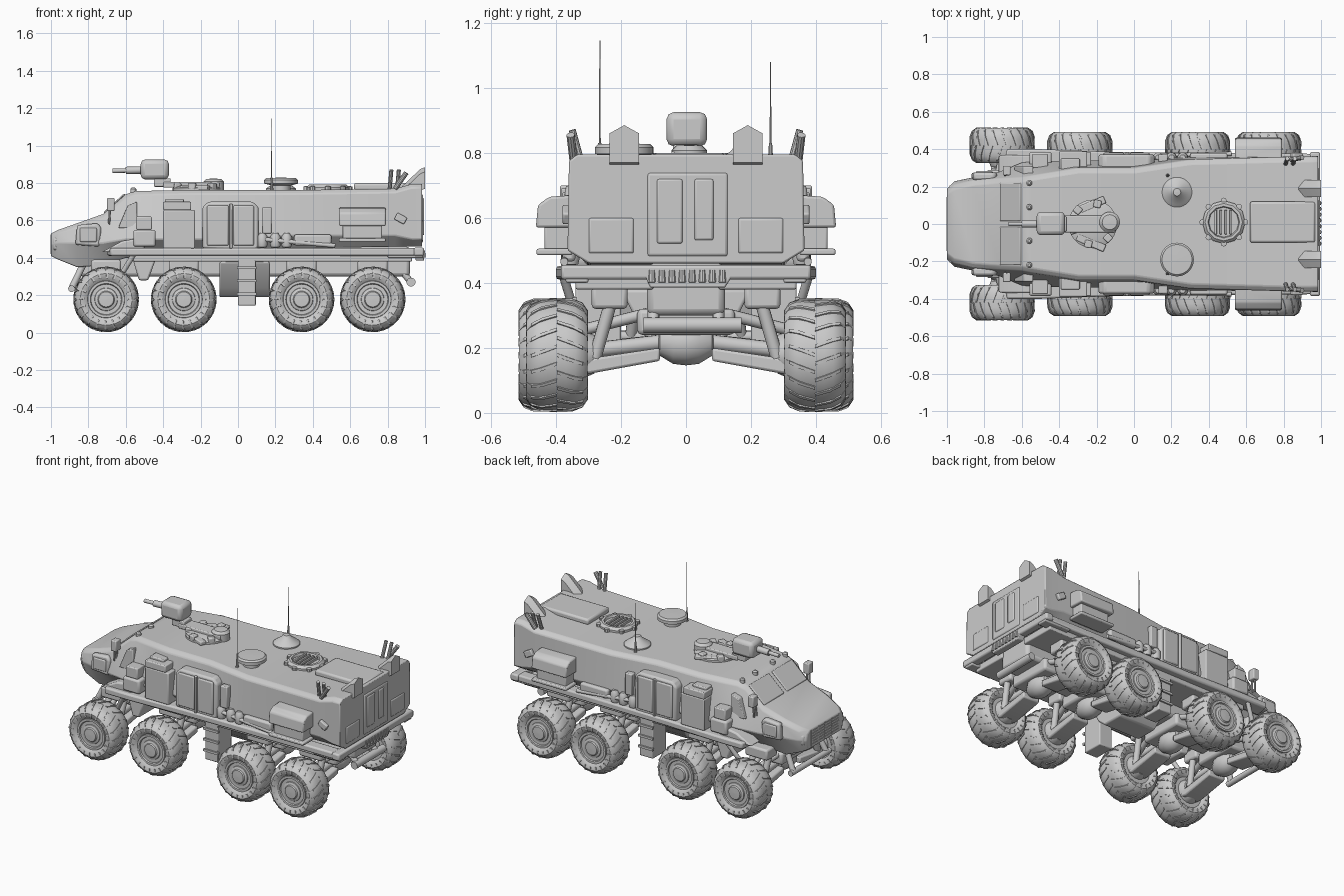
import bpy, bmesh
from math import sin, cos, pi, radians
from mathutils import Vector, Euler

if "Cube" in bpy.data.objects:
    bpy.data.objects.remove(bpy.data.objects["Cube"])

def make(name, verts, faces, bevel=0, mir=False):
    me = bpy.data.meshes.new(name)
    me.from_pydata([tuple(v) for v in verts], [], faces)
    bm = bmesh.new(); bm.from_mesh(me)
    bmesh.ops.recalc_face_normals(bm, faces=bm.faces)
    bm.to_mesh(me); bm.free()
    ob = bpy.data.objects.new(name, me)
    bpy.context.collection.objects.link(ob)
    me.shade_smooth()
    me.set_sharp_from_angle(angle=radians(35))
    if bevel:
        m = ob.modifiers.new("bevel", 'BEVEL')
        m.width, m.segments, m.limit_method = bevel, 2, 'ANGLE'
    if mir:
        m = ob.modifiers.new("mirror", 'MIRROR')
        m.use_axis = (False, True, False)
        m.use_mirror_merge = False
    return ob

def loft(name, rings, **k):
    n = len(rings[0])
    faces = [(i*n+j, i*n+(j+1) % n, (i+1)*n+(j+1) % n, (i+1)*n+j)
             for i in range(len(rings)-1) for j in range(n)]
    faces += [tuple(range(n)), tuple((len(rings)-1)*n+j for j in range(n))]
    return make(name, [p for r in rings for p in r], faces, **k)

def box(name, x, y, z, rot=(0, 0, 0), bevel=.006, mir=False):
    """Box from (min, max) ranges, turned about its centre."""
    c = Vector((sum(x)/2, sum(y)/2, sum(z)/2)); e = Euler(rot).to_matrix()
    ring = lambda zz: [c + e @ (Vector((a, b, zz)) - c)
                       for a, b in ((x[0], y[0]), (x[1], y[0]), (x[1], y[1]), (x[0], y[1]))]
    return loft(name, [ring(z[0]), ring(z[1])], bevel=bevel, mir=mir)

def prism(name, pts, lo, hi, axis, **k):
    """Extrude a 2D outline along x, y or z."""
    put = {'x': lambda a, b, t: (t, a, b), 'y': lambda a, b, t: (a, t, b), 'z': lambda a, b, t: (a, b, t)}[axis]
    return loft(name, [[put(a, b, t) for a, b in pts] for t in (lo, hi)], **k)

def tube(name, p, q, r, r2=None, n=14, mir=False):
    p, q = Vector(p), Vector(q); d = (q-p).normalized()
    u = d.orthogonal().normalized(); v = d.cross(u)
    ring = lambda c, s: [c + s*(u*cos(2*pi*i/n) + v*sin(2*pi*i/n)) for i in range(n)]
    return loft(name, [ring(p, r), ring(q, r if r2 is None else r2)], mir=mir)

def lathe(name, prof, c=(0, 0, 0), axis='z', n=36, mir=False):
    rings = []
    for r, h in prof:
        r = max(r, .0005)
        rings.append([Vector(c) + (Vector((r*cos(2*pi*i/n), r*sin(2*pi*i/n), h)) if axis == 'z'
                      else Vector((r*cos(2*pi*i/n), h, r*sin(2*pi*i/n)))) for i in range(n)])
    return loft(name, rings, mir=mir)

# hull: x, half widths (bottom, waist, roof), heights (bottom, waist, roof)
sections = [(-1, .17, .19, .18, .41, .47, .53), (-.96, .19, .23, .21, .39, .48, .55),
            (-.86, .2, .25, .235, .35, .48, .585), (-.72, .2, .28, .245, .36, .48, .635),
            (-.6, .22, .33, .25, .4, .5, .74), (-.55, .22, .335, .26, .4, .5, .757),
            (-.3, .25, .34, .3, .42, .5, .762), (0, .27, .345, .3, .43, .5, .762),
            (.3, .3, .355, .345, .45, .52, .762), (.84, .3, .36, .36, .46, .52, .77),
            (.93, .3, .36, .36, .46, .5, .795), (.985, .3, .365, .36, .46, .5, .795)]
rings = []
for x, wb, wm, wt, zb, zm, zt in sections:
    half = [(wb, zb), (wm, zm), (wt, zt-.02), (wt-.025, zt)]
    rings.append([(x, a, b) for a, b in half] + [(x, -a, b) for a, b in half[::-1]])
loft("hull", rings, bevel=.006)

# nose: grille, lamp surrounds, windscreen
for i in range(6):
    box("grille_bar", (-1.003, -.985), (-.14, .14), (.425+i*.017, .433+i*.017), bevel=0)
for i in range(5):
    box("grille_post", (-1.002, -.985), (-.145+i*.07, -.135+i*.07), (.42, .525), bevel=0)
prism("headlight_frame", [(-.87, .47), (-.74, .46), (-.73, .56), (-.75, .585), (-.86, .575)], .235, .275, 'y', bevel=.012, mir=True)
box("headlight_glass", (-.845, -.755), (.27, .283), (.485, .56), bevel=.01, mir=True)
box("front_lamp", (-.99, -.94), (.14, .21), (.44, .51), bevel=.015, mir=True)
box("windscreen", (-.735, -.585), (.015, .22), (.684, .696), rot=(0, -radians(42), 0), mir=True)
prism("front_fender", [(-.73, .43), (-.5, .43), (-.5, .5), (-.56, .5), (-.62, .49)], .27, .37, 'y', bevel=.01, mir=True)
prism("cab_side_window", [(-.64, .56), (-.54, .56), (-.54, .7), (-.59, .68)], .24, .308, 'y', bevel=.005, mir=True)
for dy in (0, .025):
    tube("mirror_post", (-.69, .26+dy, .58), (-.68, .27+dy, .72), .006, n=8, mir=True)
box("mirror", (-.7, -.66), (.26, .31), (.65, .72), mir=True)
for y in (.09, .22):
    lathe("roof_lamp", [(.016, -.01), (.016, .012), (.008, .02), (0, .02)], (-.56, y, .757), n=12, mir=True)

# side rails, steps, doors and stowage
prism("side_rail", [(-.7, .3), (.99, .3), (.99, .375), (-.1, .385), (-.5, .4), (-.68, .4)], .41, .452, 'z', bevel=.01, mir=True)
prism("door", [(-.19, .45), (.09, .43), (.11, .46), (.11, .67), (.08, .7), (-.16, .7), (-.19, .67)], .27, .372, 'y', bevel=.012, mir=True)
for a, b in ((-.165, -.05), (-.025, .085)):
    box("door_panel", (a, b), (.365, .381), (.465, .68), bevel=.008, mir=True)
box("door_post", (-.046, -.03), (.365, .385), (.45, .69), bevel=.004, mir=True)
box("cab_locker", (-.4, -.23), (.28, .385), (.45, .655), mir=True)
box("locker_lid", (-.4, -.25), (.27, .388), (.655, .7), mir=True)
box("side_can", (-.56, -.44), (.29, .385), (.46, .55), bevel=.012, mir=True)
box("can_cover", (-.545, -.46), (.3, .375), (.55, .62), mir=True)
prism("stowage_lid", [(.34, .67), (.42, .665), (.455, .64), (.462, .57), (.34, .57)], .54, .79, 'x', bevel=.008, mir=True)
box("stowage_bin", (.56, .77), (.34, .435), (.49, .58), mir=True)
box("stowage_rail", (.54, .79), (.35, .46), (.485, .505), mir=True)
box("side_pouch", (.3, .5), (.34, .38), (.465, .525), bevel=.012, mir=True)
box("side_vent", (.13, .18), (.33, .372), (.53, .67), mir=True)
for x in (.13, .2, .26):
    lathe("side_bottle", [(0, 0), (.024, .005), (.028, .02), (.028, .06), (.015, .08), (0, .08)], (x, .355, .452), n=14, mir=True)
tube("side_pipe", (.12, .365, .5), (.52, .375, .465), .012, mir=True)
box("rear_side_fitting", (.84, .9), (.35, .38), (.59, .63), rot=(0, .5, 0), mir=True)
box("rear_tow_block", (.8, .99), (.3, .37), (.4, .44), mir=True)
box("step_tank", (0, .095), (.2, .34), (.145, .43), mir=True)
for z in (.2, .27, .34):
    box("step_rung", (-.005, .1), (.335, .35), (z, z+.015), bevel=0, mir=True)

# rear face
box("rear_bumper", (.94, .995), (-.385, .385), (.41, .455), bevel=.01)
prism("light_bar", [(-.14, .45), (-.11, .385), (.12, .385), (.16, .45)], .95, .995, 'x', bevel=.005)
for i in range(8):
    lathe("rear_light", [(0, -.02), (.013, -.018), (.01, .02), (0, .02)], (.99, -.105+i*.031, .42), n=10)
box("rear_ramp", (.97, .99), (-.12, .13), (.48, .74), bevel=.012)
box("ramp_panel", (.98, .995), (-.09, -.01), (.52, .72), bevel=.008)
box("ramp_panel", (.98, .995), (.025, .085), (.53, .72), bevel=.008)
box("rear_locker", (.975, .99), (.16, .3), (.49, .6), bevel=.01, mir=True)
# raised pentagonal plates sloping up towards the rear
outline = [(.145, .77), (.235, .77), (.235, .86), (.19, .885), (.145, .86)]
loft("rear_plate", [[(x, y, max(.74, z-d)) for y, z in outline] for x, d in ((.88, .1), (.975, .01), (1, 0))], mir=True)
for x in (.81, .85):
    tube("rear_post", (x, .32, .76), (x+.01, .35, .87), .011, n=10, mir=True)
tube("rear_post_slanted", (.84, .345, .77), (.9, .355, .855), .013, n=10, mir=True)

# roof: weapon mount, hatches, domes and whips
box("gun_housing", (-.52, -.37), (-.06, .065), (.82, .925), bevel=.022)
tube("gun_barrel", (-.67, 0, .865), (-.5, 0, .87), .012)
tube("gun_sleeve", (-.6, 0, .867), (-.5, 0, .87), .02)
box("gun_cradle", (-.45, -.36), (-.04, .04), (.78, .825))
box("gun_arm", (-.4, -.1), (-.045, .045), (.775, .805))
lathe("mount_ring", [(.13, -.015), (.13, .012), (.1, .025), (0, .025)], (-.22, 0, .762), n=28)
for a in range(6):
    t = a*pi/3+.3
    box("ring_block", (-.24+.11*cos(t), -.2+.11*cos(t)), (.11*sin(t)-.02, .11*sin(t)+.02), (.765, .8), rot=(0, 0, t))
lathe("mount_cupola", [(.055, 0), (.055, .045), (.04, .06), (0, .062)], (-.13, .01, .762), n=24)
for y in (-.1, .1):
    box("mount_arm", (-.31, -.15), (y-.02, y+.02), (.762, .788), rot=(0, 0, y*4))
box("roof_sight", (-.39, -.29), (.27, .35), (.69, .715), mir=True)
lathe("roof_dish", [(.05, -.01), (.05, .025), (.09, .035), (.09, .055), (.08, .065), (0, .067)], (.23, -.19, .762))
lathe("roof_vent", [(.08, -.01), (.08, .008), (.065, .02), (.03, .045), (.02, .06), (0, .062)], (.23, .17, .762), n=28)
lathe("rear_hatch", [(.115, -.01), (.115, .015), (.1, .03), (.085, .03), (.08, .015), (0, .015)], (.48, .01, .762), n=12)
for i in range(4):
    box("hatch_slat", (.43+i*.027, .444+i*.027), (-.055, .075), (.77, .792), bevel=.003)
for a in range(8):
    t = a*pi/4
    lathe("hatch_bolt", [(.016, 0), (.016, .02), (0, .022)], (.48+.115*cos(t), .01+.115*sin(t), .762), n=8)
box("roof_bay_cover", (.62, .97), (-.1, .12), (.76, .8), bevel=.012)
for y, z in ((-.265, 1.145), (.26, 1.08)):
    tube("whip_base", (.18, y, .75), (.18, y, .83), .01, .005, n=10)
    tube("whip", (.18, y, .82), (.18, y, z), .003, .0015, n=6)

# chassis
box("chassis_spine", (-.85, .92), (-.12, .12), (.3, .46), bevel=.02)
prism("belly", [(-.2, .38), (-.13, .24), (-.07, .19), (.07, .19), (.13, .24), (.2, .38)], -.1, .17, 'x', bevel=.01)
box("wheel_arch", (-.56, .93), (.1, .34), (.38, .425), mir=True)
prism("arch_divider", [(-.57, .42), (-.53, .28), (-.48, .28), (-.43, .42)], .14, .33, 'y', bevel=.01, mir=True)
tube("fender_strut", (-.63, .34, .3), (-.55, .38, .43), .014, mir=True)
tube("rear_roller", (.925, -.13, .27), (.925, .17, .27), .024)
tube("rear_roller_arm", (.925, .1, .27), (.85, .1, .36), .018, mir=True)
tube("front_guard", (-.89, -.2, .235), (-.89, .2, .235), .018)
tube("front_guard_arm", (-.89, .17, .235), (-.82, .15, .38), .018, mir=True)

# wheel parts: tyre, tread lugs, hub (one mesh each, reused)
half = [(.098, .08), (.118, .097), (.138, .1), (.155, .088), (.168, .06), (.171, .03)]
tyre = lathe("tyre", half + [(r, -y) for r, y in half[::-1]], axis='y', n=48)
verts, faces = [], []
for i in range(20):
    for s in (-1, 1):
        base = 2*pi*(i + (.5 if s > 0 else 0))/20
        b = len(verts)
        for y, r, sk in ((.0, .1755, 0), (.05, .1745, .1), (.083, .163, .17), (.101, .138, .2)):
            for da, dr in ((-.045, -.025), (.045, -.025), (.03, 0), (-.03, 0)):
                t = base + sk + da
                verts.append(((r+dr)*cos(t), s*y, (r+dr)*sin(t)))
        faces += [(b+4*j+m, b+4*j+(m+1) % 4, b+4*j+4+(m+1) % 4, b+4*j+4+m) for j in range(3) for m in range(4)]
        faces += [(b, b+1, b+2, b+3), (b+12, b+13, b+14, b+15)]
tread = make("tread", verts, faces)
hub = lathe("hub", [(0, -.05), (.1, -.05), (.102, .07), (.098, .088), (.085, .088), (.076, .07), (.066, .068),
                    (.06, .085), (.045, .09), (.04, .098), (0, .1)], axis='y', n=32)
first = True
for x, y in ((-.705, .42), (-.29, .397), (.34, .397), (.72, .397)):
    for s in (1, -1):
        for part in (tyre, tread, hub):
            ob = part if first else part.copy()
            if not first:
                bpy.context.collection.objects.link(ob)
            ob.location = (x, s*y, .178)
            ob.scale = (1, .94, 1)
            ob.rotation_euler = (0, 0, 0 if s > 0 else pi)
        first = False
    # axle, wishbones, springs and shock absorbers
    lathe("differential", [(0, -.09), (.04, -.08), (.065, -.04), (.07, 0), (.065, .04), (.04, .08), (0, .09)], (x, 0, .215), 'y', n=18)
    box("axle_cradle", (x-.09, x+.09), (-.15, .15), (.24, .32), bevel=.015)
    tube("half_shaft", (x, .05, .22), (x, y, .18), .024, mir=True)
    prism("lower_wishbone", [(.08, .16), (.3, .12), (y-.06, .13), (y-.06, .165), (.28, .17), (.08, .2)], x-.06, x+.06, 'x', bevel=.008, mir=True)
    box("spring_mount", (x-.08, x+.08), (.18, .29), (.32, .39), bevel=.012, mir=True)
    for dx in (-.06, .06):
        tube("upper_wishbone", (x+dx, .1, .31), (x, y-.06, .25), .018, mir=True)
        tube("shock_absorber", (x+dx, .22, .38), (x+dx*.7, .28, .17), .02, mir=True)
    lathe("steering_knuckle", [(0, -.09), (.06, -.085), (.075, -.05), (.075, 0), (0, 0)], (x, y-.03, .18), 'y', n=18, mir=True)
